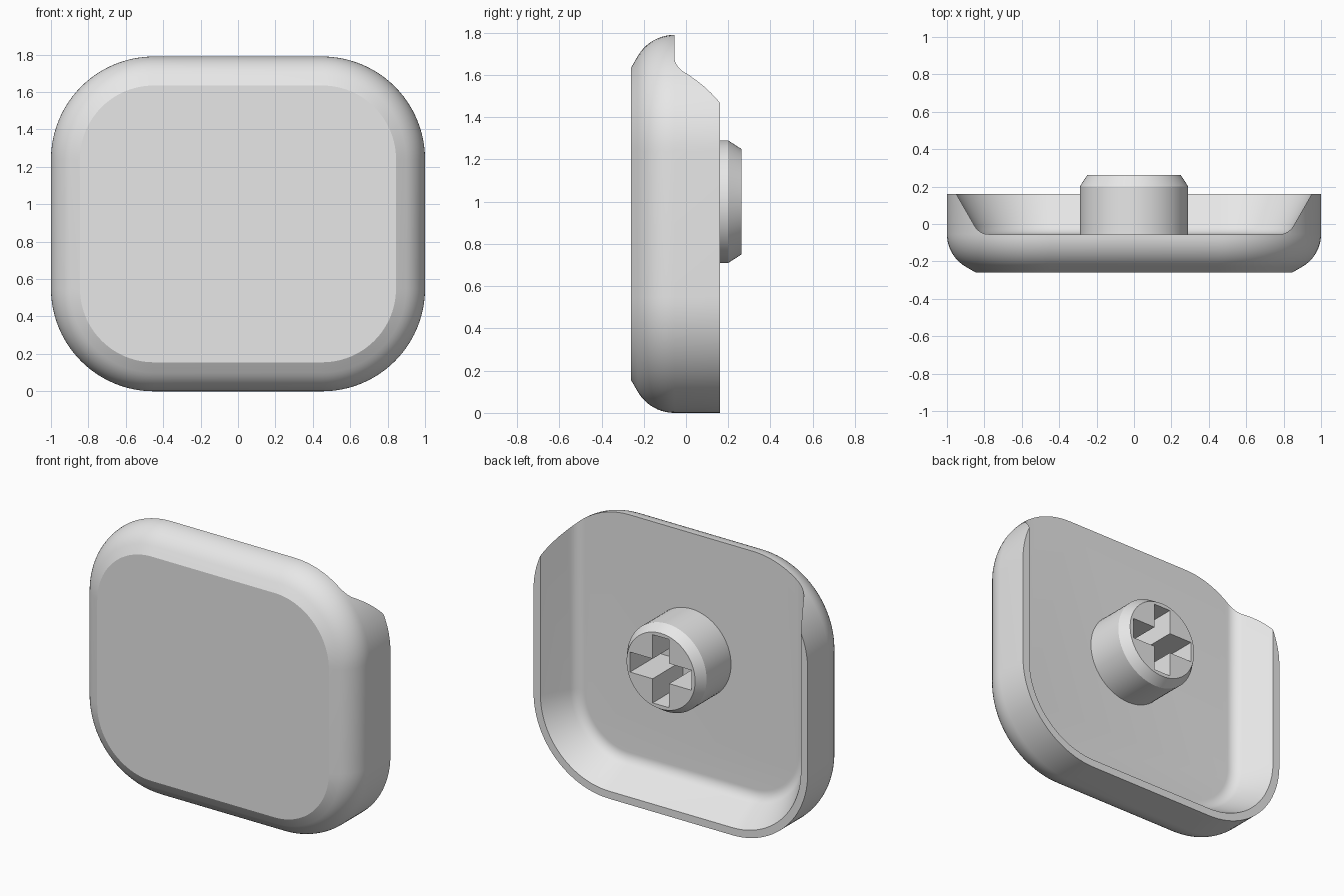
import bpy, bmesh
from math import sin, cos, pi, radians

cube = bpy.data.objects.get("Cube")
if cube:
    bpy.data.objects.remove(cube)

WIDTH, HEIGHT, CORNER = 1.0, 1.79, 0.55   # half width, full height, corner radius
FRONT, FLOOR, RIM = -0.26, -0.055, 0.16   # depths along y
STEM_Z = 1.0

grey = bpy.data.materials.new("light grey plastic")
grey.use_nodes = True
grey.diffuse_color = (0.8, 0.8, 0.8, 1)
grey.node_tree.nodes["Principled BSDF"].inputs["Base Color"].default_value = (0.8, 0.8, 0.8, 1)


def arc(cx, cz, r, start, end, steps):
    angles = [radians(start + (end - start) * i / steps) for i in range(steps + 1)]
    return [(cx + r * cos(a), cz + r * sin(a)) for a in angles]


def outline(inset, open_top=False):
    """Rounded rectangle in x and z; an open one runs straight up past the top."""
    r, cx = CORNER - inset, WIDTH - CORNER
    pts = arc(-cx, CORNER, r, 180, 270, 24) + arc(cx, CORNER, r, 270, 360, 24)
    if open_top:
        return pts + [(WIDTH - inset, 2.2), (inset - WIDTH, 2.2)]
    top = HEIGHT - CORNER
    return pts + arc(cx, top, r, 0, 90, 24) + arc(-cx, top, r, 90, 180, 24)


def loft(name, sections):
    """Skin a closed solid through (y, outline) sections."""
    bm = bmesh.new()
    rings = [[bm.verts.new((x, y, z)) for x, z in pts] for y, pts in sections]
    n = len(rings[0])
    for a, b in zip(rings, rings[1:]):
        for i in range(n):
            j = (i + 1) % n
            bm.faces.new((a[i], a[j], b[j], b[i]))
    bm.faces.new(rings[0])
    bm.faces.new(rings[-1])
    bmesh.ops.recalc_face_normals(bm, faces=bm.faces)
    mesh = bpy.data.meshes.new(name)
    bm.to_mesh(mesh)
    bm.free()
    mesh.materials.append(grey)
    obj = bpy.data.objects.new(name, mesh)
    bpy.context.collection.objects.link(obj)
    return obj


def activate(obj):
    bpy.ops.object.select_all(action='DESELECT')
    obj.select_set(True)
    bpy.context.view_layer.objects.active = obj


def cut(obj, cutter):
    activate(obj)
    mod = obj.modifiers.new("cut", 'BOOLEAN')
    mod.operation, mod.solver, mod.object = 'DIFFERENCE', 'EXACT', cutter
    bpy.ops.object.modifier_apply(modifier=mod.name)
    bpy.data.objects.remove(cutter)


def smooth(obj):
    activate(obj)
    bpy.ops.object.shade_smooth_by_angle(angle=radians(25))


# Cap shell: flat front, short bevel, round shoulder, straight sides
shoulder = arc(0.2, FLOOR, 0.2, 240, 180, 10)
profile = [(0.155, FRONT)] + shoulder + [(0, RIM)]
shell = loft("cap_shell", [(y, outline(inset)) for inset, y in profile])

# Hollow back: sloping walls with a fillet at the floor, open at the top
fillet_r, floor_inset = 0.087, 0.224
fillet = arc(floor_inset, FLOOR + fillet_r, fillet_r, 270, 210, 8)
slope = 0.577
hollow_profile = fillet + [(0.05 - 0.1 * slope, RIM + 0.1)]
hollow = loft("hollow_cutter", [(y, outline(i, True)) for i, y in hollow_profile])
cut(shell, hollow)
smooth(shell)

# Round stem with a chamfered end
stem = loft("stem", [(y, arc(0, STEM_Z, r, 0, 354.375, 63)) for y, r in
                     ((FLOOR - 0.04, 0.29), (0.2, 0.29), (0.262, 0.25))])

# Cross-shaped socket in the stem
ARM, HALF_X, HALF_Z = 0.225, 0.06, 0.066
quarter = [(ARM, HALF_Z), (HALF_X, HALF_Z), (HALF_X, ARM)]
cross = []
for sx, sz in ((1, 1), (-1, 1), (-1, -1), (1, -1)):
    pts = quarter if sx == sz else quarter[::-1]
    cross += [(sx * x, STEM_Z + sz * z) for x, z in pts]
cut(stem, loft("socket_cutter", [(FLOOR, cross), (0.4, cross)]))
smooth(stem)
